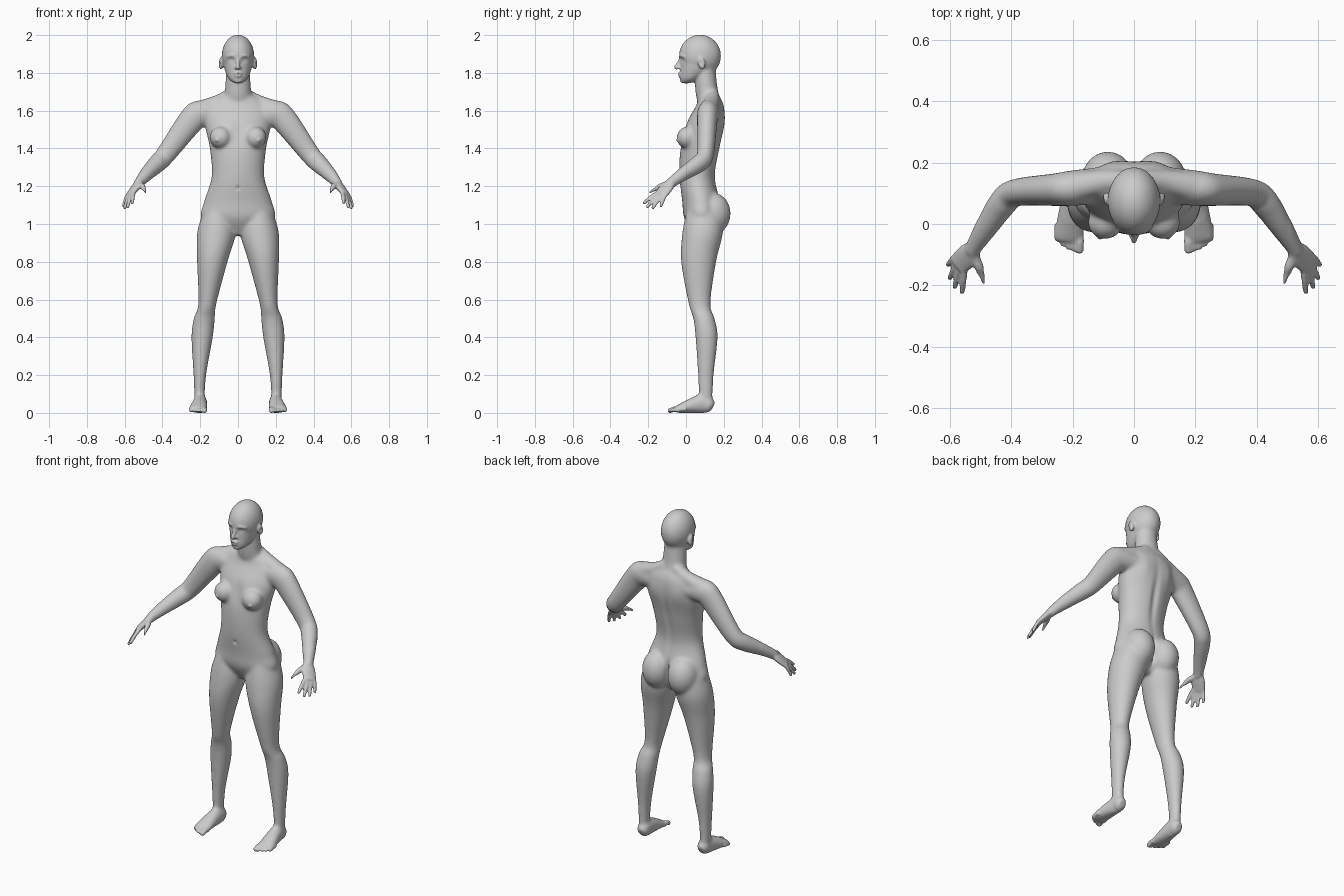
import bpy, bmesh, math
from mathutils import Vector, Matrix

cube = bpy.data.objects.get("Cube")
if cube:
    bpy.data.objects.remove(cube, do_unlink=True)

SEGMENTS, STEPS = 28, 6
ANGLES = [math.tau * i / SEGMENTS for i in range(SEGMENTS)]
SIDES = (1, -1)
FRONT_TO_BACK, ACROSS, KNUCKLES = (0, 1, 0), (1, 0, 0), (.6, .75, -.3)
bm = bmesh.new()


def spline(rows):
    """Smooth curve through rows of numbers, as a finer list."""
    rows = [Vector(row) for row in rows]
    padded = [rows[0]] + rows + [rows[-1]]
    result = []
    for a, b, c, d in zip(padded, padded[1:], padded[2:], padded[3:]):
        for i in range(STEPS):
            t = i / STEPS
            result.append((b * 2 + (c - a) * t + (a * 2 - b * 5 + c * 4 - d) * t * t
                           + (b * 3 - a - c * 3 + d) * t ** 3) / 2)
    return result + [rows[-1]]


def skin(rings, side):
    """Closed surface through rings of points, flipped for the other side."""
    loops = [[bm.verts.new((side * p.x, p.y, p.z)) for p in ring] for ring in rings]
    for low, high in zip(loops, loops[1:]):
        for i in range(SEGMENTS):
            bm.faces.new((low[i - 1], low[i], high[i], high[i - 1]))
    bm.faces.new(loops[0])
    bm.faces.new(loops[-1])


def stack(rows, side=1):
    """Level oval sections: height, x from, x to, front, back."""
    rings = []
    for z, left, right, front, back in spline(rows):
        centre = Vector(((left + right) / 2, (front + back) / 2, z))
        rings.append([centre + Vector(((right - left) / 2 * math.cos(a),
                                       (back - front) / 2 * math.sin(a), 0)) for a in ANGLES])
    skin(rings, side)


def tube(rows, side=1, along=FRONT_TO_BACK):
    """Oval sections across a path: x, y, z, radius along the given axis, other radius."""
    points = spline([row if len(row) == 5 else (*row, row[-1]) for row in rows])
    spots = [Vector(p[:3]) for p in points]
    rings = []
    for i, (p, spot) in enumerate(zip(points, spots)):
        heading = (spots[min(i + 1, len(spots) - 1)] - spots[max(i - 1, 0)]).normalized()
        u = Vector(along)
        u = (u - heading * u.dot(heading)).normalized()
        v = heading.cross(u)
        rings.append([spot + u * p[3] * math.cos(a) + v * p[4] * math.sin(a) for a in ANGLES])
    skin(rings, side)


def ball(centre, radii, side=1, tilt=0):
    x, y, z = centre
    place = Matrix.Translation((side * x, y, z)) @ Matrix.Rotation(tilt, 4, 'X')
    bmesh.ops.create_uvsphere(bm, u_segments=24, v_segments=16, radius=1,
                              matrix=place @ Matrix.Diagonal((*radii, 1)))


def digit(root, tip, radius, side, along):
    """Slightly arched finger or toe with a round end."""
    middle = root.lerp(tip, .5) + Vector((0, 0, radius / 3))
    tube([(*root, radius), (*middle, radius), (*tip, radius * .9)], side, along)
    ball(tip, (radius * .95,) * 3, side)


# Trunk: height, half width, front, back
trunk = [(.94, .05, .04, .13), (1.03, .19, -.01, .18), (1.12, .18, -.02, .18),
         (1.25, .14, -.035, .155), (1.4, .15, -.03, .18), (1.53, .175, 0, .205),
         (1.63, .16, .055, .2), (1.69, .07, .07, .17)]
stack([(z, -half, half, front, back) for z, half, front, back in trunk])

# Neck, skull and jaw
tube([(0, .13, 1.63, .06, .08), (0, .11, 1.7, .06, .07), (0, .1, 1.83, .055, .06)])
ball((0, .075, 1.89), (.086, .112, .112))
jaw = [(1.745, .02, -.02, .02), (1.77, .05, -.032, .08), (1.83, .074, -.03, .15), (1.9, .08, -.03, .17)]
stack([(z, -half, half, front, back) for z, half, front, back in jaw])

# Nose, lips and chin
tube([(0, -.025, 1.885, .01), (0, -.037, 1.855, .009), (0, -.053, 1.832, .011), (0, -.045, 1.82, .009)])
ball((0, -.034, 1.797), (.022, .011, .006))
ball((0, -.032, 1.784), (.019, .011, .007))
ball((0, -.02, 1.76), (.022, .012, .014))

for side in SIDES:
    # Nostril wing, brow and ear
    ball((.011, -.036, 1.827), (.008, .01, .008), side)
    tube([(.014, -.03, 1.888, .006), (.036, -.026, 1.892, .007), (.06, -.004, 1.884, .006)], side)
    ball((.09, .083, 1.85), (.013, .02, .033), side, .2)

    # Shoulder slope and arm
    tube([(.03, .14, 1.69, .035), (.1, .137, 1.647, .04), (.19, .12, 1.607, .05)], side)
    tube([(.11, .125, 1.585, .06, .055), (.2, .117, 1.583, .058, .072), (.25, .112, 1.545, .054, .07),
          (.385, .102, 1.365, .045, .053), (.43, .065, 1.318, .046, .049),
          (.48, -.01, 1.268, .037, .039), (.53, -.09, 1.21, .026, .025)], side)

    # Palm, fingers and thumb
    tube([(.522, -.078, 1.222, .027, .022), (.545, -.105, 1.19, .04, .019),
          (.575, -.135, 1.152, .038, .014)], side, KNUCKLES)
    for i in range(4):
        t = i / 3
        root = Vector((.552, -.15, 1.166)).lerp(Vector((.59, -.112, 1.146)), t)
        tip = Vector((.56, -.22, 1.113)).lerp(Vector((.606, -.133, 1.095)), t)
        tip += Vector((.01, -.015, -.017)) * math.sin(math.pi * t)
        digit(root, tip, .011 - .001 * t, side, KNUCKLES)
    tube([(.525, -.09, 1.21, .015), (.505, -.135, 1.2, .017), (.495, -.17, 1.178, .012)], side)
    digit(Vector((.5, -.15, 1.19)), Vector((.49, -.193, 1.166)), .011, side, ACROSS)

    # Breast and buttock
    ball((.093, .005, 1.458), (.058, .055, .058), side, -.25)
    ball((.085, .14, 1.055), (.087, .097, .112), side)

    # Leg
    stack([(1.06, .03, .186, 0, .19), (.95, .012, .217, -.02, .195), (.8, .055, .217, -.026, .16),
           (.58, .114, .21, .013, .13), (.5, .122, .235, .038, .152), (.4, .133, .247, .05, .168),
           (.2, .168, .236, .063, .147), (.05, .178, .23, .07, .14)], side)

    # Foot and toes
    tube([(.2, .143, .032, .018, .022), (.2, .125, .04, .033, .041), (.2, .085, .05, .036, .052),
          (.21, -.02, .026, .047, .027), (.213, -.055, .016, .045, .016)], side, ACROSS)
    for i in range(5):
        t = i / 4
        tip = Vector((.177 + .073 * t, -.085 + .035 * t * t, .012))
        digit(tip + Vector((0, .05, .006)), tip, .01 if i else .0145, side, ACROSS)

bmesh.ops.recalc_face_normals(bm, faces=bm.faces)
parts = bpy.data.meshes.new("body_parts")
bm.to_mesh(parts)
bm.free()

# Fuse all parts into one skin
body = bpy.data.objects.new("body", parts)
bpy.context.collection.objects.link(body)
fuse = body.modifiers.new("fuse", 'REMESH')
fuse.mode = 'VOXEL'
fuse.voxel_size = .0055
mesh = bpy.data.meshes.new_from_object(body.evaluated_get(bpy.context.evaluated_depsgraph_get()))
body.modifiers.clear()
body.data = mesh
bpy.data.meshes.remove(parts)
mesh.name = "body"
bm = bmesh.new()
bm.from_mesh(mesh)


def relax(verts, times):
    for _ in range(times):
        bmesh.ops.smooth_vert(bm, verts=verts, factor=.5,
                              use_axis_x=True, use_axis_y=True, use_axis_z=True)


def is_detail(point):
    """Hands, feet and face keep their finer shape."""
    hand, foot = abs(point.x) > .51, point.z < .07
    return hand or foot or (point.z > 1.74 and point.y < .12)


relax([v for v in bm.verts if not is_detail(v.co)], 18)
relax(bm.verts[:], 3)


def press(centre, radii, push):
    """Soft dent or swelling around a point."""
    for v in bm.verts:
        distance = sum(((a - b) / r) ** 2 for a, b, r in zip(v.co, centre, radii))
        if distance < 9:
            v.co += Vector(push) * math.exp(-distance)


# Mouth line, rear cleft, spine groove, navel and breastbone
press((0, -.042, 1.79), (.02, .02, .003), (0, .005, 0))
press((0, .2, 1.05), (.01, .06, .07), (0, -.03, 0))
press((0, .18, 1.38), (.02, .05, .17), (0, -.011, 0))
press((0, -.03, 1.19), (.008, .03, .01), (0, .008, 0))
press((0, -.01, 1.48), (.03, .05, .07), (0, .008, 0))
for side in SIDES:
    # Eye socket, eyeball, ear bowl, nipple and shoulder blade
    press((side * .034, -.03, 1.868), (.016, .04, .011), (0, .012, 0))
    press((side * .034, -.02, 1.867), (.009, .03, .006), (0, -.006, 0))
    press((side * .1, .076, 1.852), (.02, .009, .014), (side * -.007, 0, 0))
    press((side * .113, -.046, 1.443), (.01, .02, .01), (0, -.008, 0))
    press((side * .08, .2, 1.55), (.04, .04, .06), (0, .006, 0))

# Flat soles
for v in bm.verts:
    v.co.z = max(v.co.z, 0)
relax(bm.verts[:], 1)
for face in bm.faces:
    face.smooth = True
bm.to_mesh(mesh)
bm.free()

# One plain colour
grey = bpy.data.materials.new("plain_grey")
grey.use_nodes = True
grey.diffuse_color = (.6, .6, .6, 1)
grey.node_tree.nodes["Principled BSDF"].inputs["Base Color"].default_value = grey.diffuse_color
mesh.materials.clear()
mesh.materials.append(grey)
